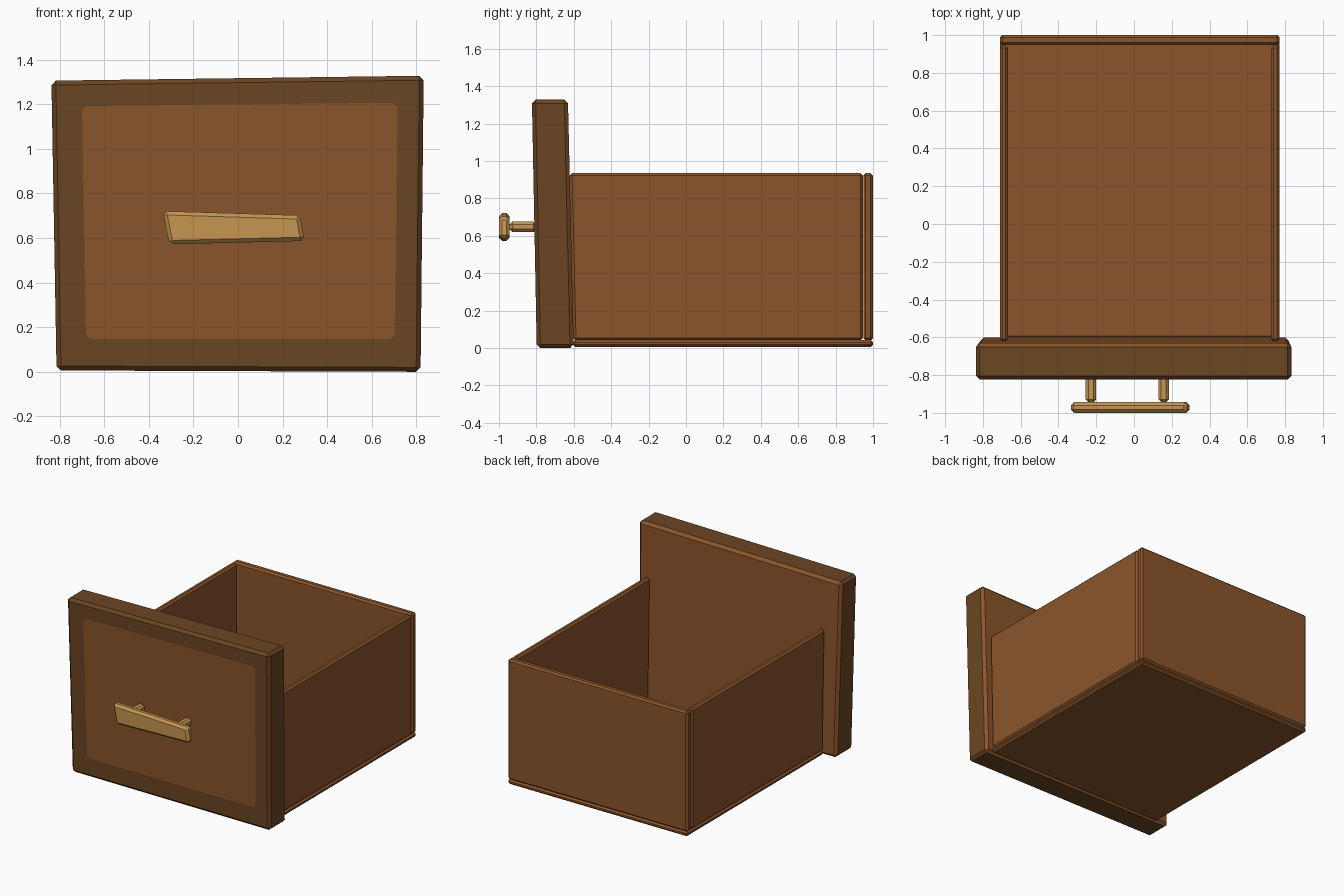
import bpy, bmesh
from mathutils import Vector

if "Cube" in bpy.data.objects:
    bpy.data.objects.remove(bpy.data.objects["Cube"])


def mat(name, col):
    m = bpy.data.materials.new(name)
    m.diffuse_color = (*col, 1)
    m.use_nodes = True
    m.node_tree.nodes["Principled BSDF"].inputs["Base Color"].default_value = m.diffuse_color
    return m


LIGHT = mat("light_brown_wood", (0.258, 0.091, 0.024))
DARK = mat("dark_brown_wood", (0.147, 0.060, 0.016))
BRASS = mat("brass", (0.555, 0.305, 0.082))


def block_bm(front, yf, yb, bevel):
    """Bevelled block: front outline (x, z), with front/back y as functions of z."""
    bm = bmesh.new()
    f = [bm.verts.new((x, yf(z), z)) for x, z in front]
    b = [bm.verts.new((x, yb(z), z)) for x, z in front]
    bm.faces.new(f)
    bm.faces.new(b[::-1])
    for i in range(4):
        j = (i + 1) % 4
        bm.faces.new((f[j], f[i], b[i], b[j]))
    bmesh.ops.recalc_face_normals(bm, faces=bm.faces)
    bmesh.ops.bevel(bm, geom=bm.edges[:], offset=bevel, segments=1,
                    affect='EDGES', clamp_overlap=True)
    bm.normal_update()
    return bm


def finish(bm, name, *mats):
    me = bpy.data.meshes.new(name)
    bm.to_mesh(me)
    bm.free()
    for m in mats:
        me.materials.append(m)
    ob = bpy.data.objects.new(name, me)
    bpy.context.collection.objects.link(ob)
    return ob


def rect(x0, x1, z0, z1):
    return [(x0, z0), (x1, z0), (x1, z1), (x0, z1)]


def const(v):
    return lambda z: v


# leaning front board
def face_y(z):
    return -0.798 - 0.0195 * z


def back_y(z):
    return -0.60 - 0.0235 * z


board = block_bm([(-0.814, 0.006), (0.819, 0.0), (0.833, 1.328), (-0.837, 1.306)],
                 face_y, back_y, 0.02)
for f in board.faces:
    f.material_index = 1 if f.normal.y > 0.3 else 0

# painted centre field: cut into the front face with rounded corners
front = min(board.faces, key=lambda f: f.normal.y)
outer = list(front.verts)
bmesh.ops.delete(board, geom=[front], context='FACES_ONLY')
corners = [(-0.682, 0.148), (0.704, 0.146), (0.716, 1.207), (-0.700, 1.192)]
outer = [min(outer, key=lambda v: (v.co.x - x) ** 2 + (v.co.z - z) ** 2)
         for x, z in corners]
arcs = []
for i, c in enumerate(corners):
    c = Vector(c)
    a = c + (Vector(corners[i - 1]) - c).normalized() * 0.035
    b = c + (Vector(corners[(i + 1) % 4]) - c).normalized() * 0.035
    pts = [a * (1 - t) ** 2 + c * 2 * t * (1 - t) + b * t ** 2
           for t in (0, 0.25, 0.5, 0.75, 1)]
    arcs.append([board.verts.new((p.x, face_y(p.y), p.y)) for p in pts])
board.faces.new([v for arc in arcs for v in arc]).material_index = 1
for i in range(4):
    j = (i + 1) % 4
    for k in (2, 3):
        board.faces.new((outer[i], arcs[i][k - 2 + 1], arcs[i][k - 2]))
        board.faces.new((outer[i], arcs[i][k + 1], arcs[i][k]))
    board.faces.new((outer[i], outer[j], arcs[j][0], arcs[i][4]))
board.normal_update()
finish(board, "front_board", DARK, LIGHT)

# drawer box: sides, back and bottom
for name, x0 in (("left_side", -0.71), ("right_side", 0.726)):
    finish(block_bm(rect(x0, x0 + 0.044, 0.04, 0.935),
                    lambda z: back_y(z), const(0.945), 0.013), name, LIGHT)
finish(block_bm(rect(-0.71, 0.77, 0.04, 0.935), const(0.948), const(1.0), 0.013),
       "back_side", LIGHT)
finish(block_bm(rect(-0.71, 0.77, 0.006, 0.042), const(-0.605), const(1.0), 0.012),
       "bottom_board", LIGHT)

# crooked handle plate and its two posts
finish(block_bm([(-0.308, 0.572), (0.298, 0.587), (0.278, 0.702), (-0.338, 0.721)],
                const(-1.0), const(-0.943), 0.017), "handle_plate", BRASS)
for name, x in (("left_handle_post", -0.228), ("right_handle_post", 0.157)):
    finish(block_bm(rect(x - 0.028, x + 0.028, 0.62, 0.676),
                    const(-0.943), const(-0.80), 0.015), name, BRASS)
